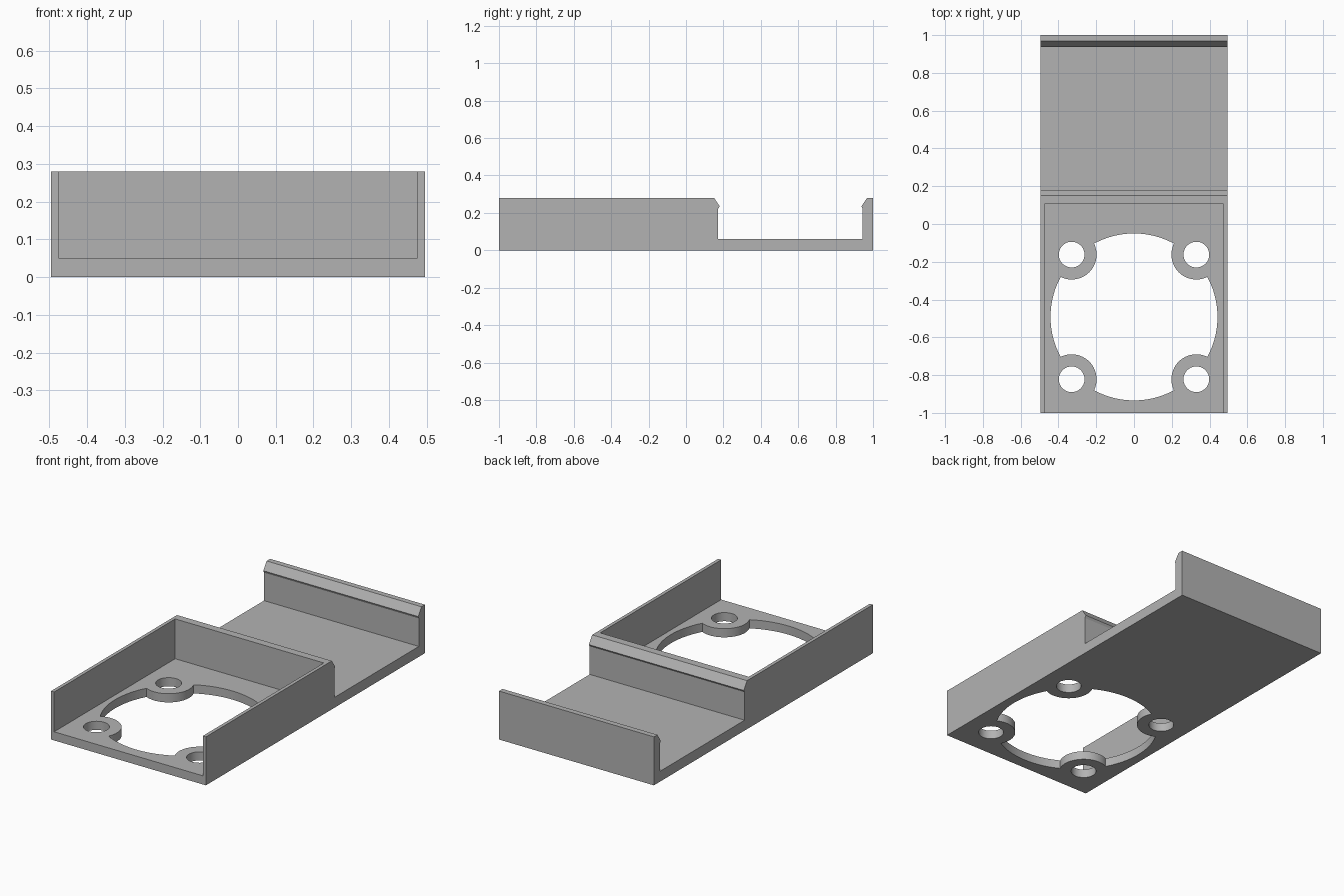
import bpy
import bmesh
from math import radians

old = bpy.data.objects.get("Cube")
if old:
    bpy.data.objects.remove(old, do_unlink=True)

HALF_W, INNER_W, TOP = 0.495, 0.475, 0.28
FLOOR, CHANNEL = 0.05, 0.06
FAN_Y, FAN_R = -0.492, 0.442
BOLT, BOLT_R, BOSS_R = 0.33, 0.068, 0.132

grey = bpy.data.materials.new("plain grey")
grey.use_nodes = True
colour = (0.45, 0.45, 0.45, 1)
grey.diffuse_color = colour
grey.node_tree.nodes["Principled BSDF"].inputs["Base Color"].default_value = colour


def extrude_profile(name, points, half):
    """Prism from a side profile of (y, z) points, spanning x = -half..half."""
    bm = bmesh.new()
    face = bm.faces.new([bm.verts.new((-half, y, z)) for y, z in points])
    new = bmesh.ops.extrude_face_region(bm, geom=[face])["geom"]
    bmesh.ops.translate(bm, vec=(2 * half, 0, 0),
                        verts=[g for g in new if isinstance(g, bmesh.types.BMVert)])
    bmesh.ops.recalc_face_normals(bm, faces=bm.faces)
    mesh = bpy.data.meshes.new(name)
    bm.to_mesh(mesh)
    bm.free()
    obj = bpy.data.objects.new(name, mesh)
    bpy.context.collection.objects.link(obj)
    obj.data.materials.append(grey)
    return obj


def cylinder(name, x, y, radius, depth, sides=64):
    bpy.ops.mesh.primitive_cylinder_add(vertices=sides, radius=radius, depth=depth,
                                        location=(x, y, FLOOR / 2))
    obj = bpy.context.object
    obj.name = name
    obj.data.materials.append(grey)
    return obj


def cut(target, cutter):
    """Subtract the cutter from the target and discard the cutter."""
    cutter.hide_render = True
    mod = target.modifiers.new("cut", "BOOLEAN")
    mod.operation = "DIFFERENCE"
    mod.solver = "EXACT"
    mod.object = cutter
    bpy.context.view_layer.objects.active = target
    bpy.ops.object.modifier_apply(modifier=mod.name)
    bpy.data.objects.remove(cutter, do_unlink=True)


# Body: solid fan block, clip channel and hooked end wall in one profile
body = extrude_profile("fan_bracket", [
    (-1, 0), (1, 0), (1, TOP), (0.968, TOP),
    (0.938, 0.235), (0.944, 0.222), (0.944, CHANNEL),
    (0.172, CHANNEL), (0.172, 0.222), (0.18, 0.235), (0.15, TOP), (-1, TOP)], HALF_W)

# Tray pocket, open at the front
cut(body, extrude_profile("tray_cutter", [
    (-1.1, FLOOR), (0.105, FLOOR), (0.105, 0.4), (-1.1, 0.4)], INNER_W))

# Round fan opening that leaves the four bolt bosses standing
corners = [(sx * BOLT, FAN_Y + sy * BOLT) for sx in (-1, 1) for sy in (-1, 1)]
opening = cylinder("opening_cutter", 0, FAN_Y, FAN_R, 0.2, 128)
for x, y in corners:
    cut(opening, cylinder("boss_cutter", x, y, BOSS_R, 0.3))
cut(body, opening)

# Bolt holes
for x, y in corners:
    cut(body, cylinder("bolt_cutter", x, y, BOLT_R, 0.2))

# Smooth the round walls, keep the edges sharp
bpy.ops.object.select_all(action="DESELECT")
body.select_set(True)
bpy.context.view_layer.objects.active = body
bpy.ops.object.shade_smooth_by_angle(angle=radians(20))
